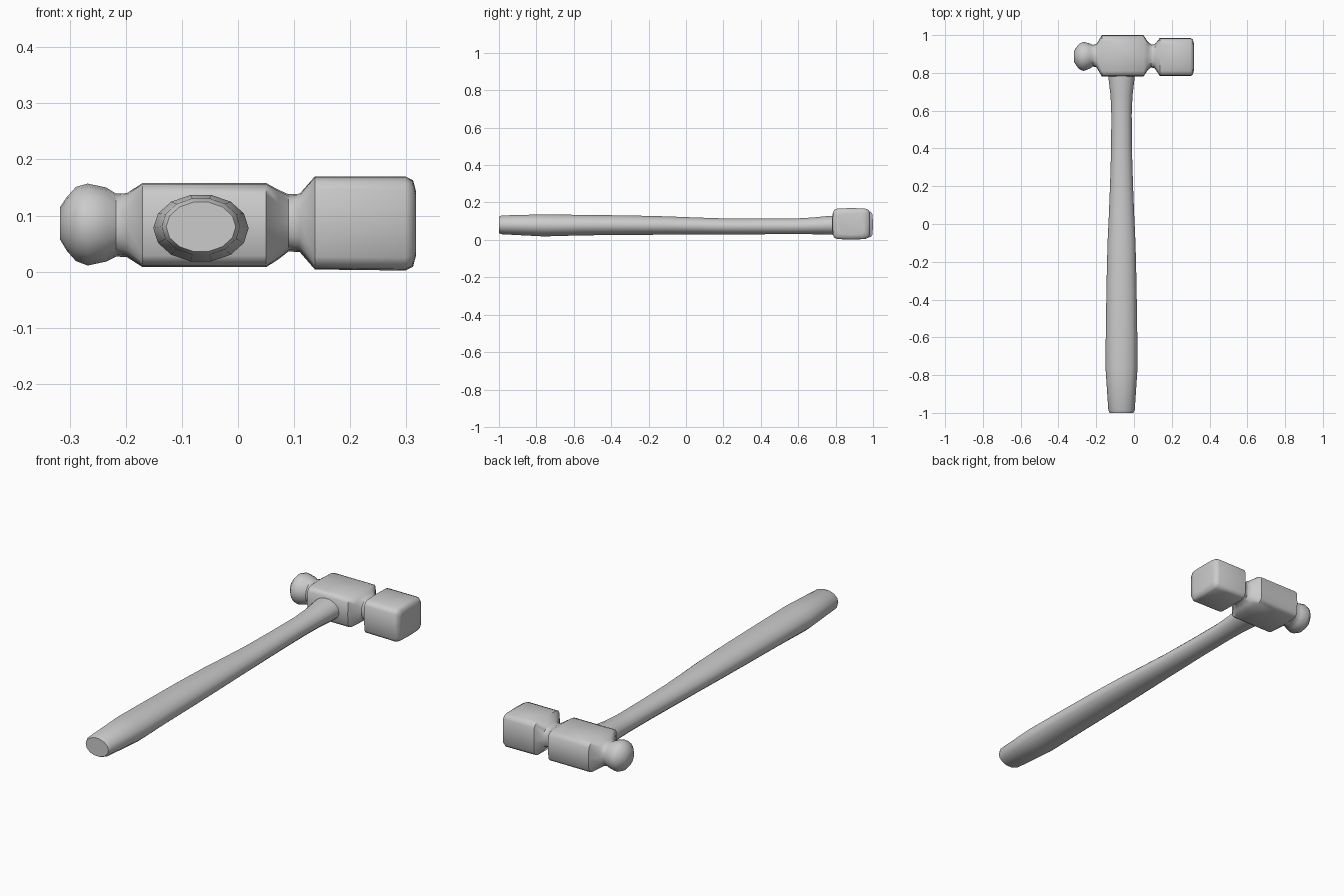
import bpy, bmesh
from math import cos, sin, tau, radians, copysign


def power(v, e):
    return copysign(abs(v) ** e, v) if abs(v) > 1e-9 else 0.0


def loft(name, rings, angle):
    """Skin a list of closed rings and cap both ends."""
    bm = bmesh.new()
    loops = [[bm.verts.new(p) for p in ring] for ring in rings]
    n = len(loops[0])
    for a, b in zip(loops, loops[1:]):
        for i in range(n):
            j = (i + 1) % n
            bm.faces.new((a[i], a[j], b[j], b[i]))
    bm.faces.new(loops[0])
    bm.faces.new(loops[-1])
    bmesh.ops.recalc_face_normals(bm, faces=bm.faces[:])
    mesh = bpy.data.meshes.new(name)
    bm.to_mesh(mesh)
    bm.free()
    obj = bpy.data.objects.new(name, mesh)
    bpy.context.collection.objects.link(obj)
    bpy.ops.object.select_all(action='DESELECT')
    obj.select_set(True)
    bpy.context.view_layer.objects.active = obj
    bpy.ops.object.shade_smooth_by_angle(angle=radians(angle))
    return obj


def head_ring(x, hy, hz, cy, cz, p, n=16):
    return [(x, cy + hy * power(cos(tau * i / n), 2 / p),
             cz + hz * power(sin(tau * i / n), 2 / p)) for i in range(n)]


def handle_ring(y, hx, z0, z1, n=14):
    return [(-0.066 + hx * cos(tau * i / n), y,
             (z0 + z1) / 2 + (z1 - z0) / 2 * sin(tau * i / n)) for i in range(n)]


# Head: x, half depth, half height, centre y, centre z, squareness
head = [
    (-0.317, 0.030, 0.029, 0.887, 0.086, 2),    # ball peen
    (-0.305, 0.049, 0.048, 0.887, 0.085, 2),
    (-0.289, 0.068, 0.066, 0.887, 0.085, 2),
    (-0.268, 0.077, 0.073, 0.887, 0.084, 2),
    (-0.235, 0.067, 0.066, 0.889, 0.084, 2),
    (-0.217, 0.057, 0.056, 0.891, 0.083, 2),    # ball neck
    (-0.198, 0.062, 0.057, 0.891, 0.083, 2.8),
    (-0.170, 0.110, 0.075, 0.890, 0.083, 6),    # eye block
    (0.050, 0.110, 0.075, 0.890, 0.083, 6),
    (0.072, 0.076, 0.062, 0.890, 0.084, 4),
    (0.090, 0.061, 0.051, 0.890, 0.087, 2.5),   # striker neck
    (0.110, 0.064, 0.052, 0.888, 0.087, 2.8),
    (0.137, 0.101, 0.083, 0.884, 0.087, 6),     # striker
    (0.298, 0.101, 0.084, 0.884, 0.086, 6),
    (0.312, 0.093, 0.077, 0.884, 0.086, 6),
    (0.317, 0.070, 0.058, 0.884, 0.086, 5),
]
loft("hammer_head", [head_ring(*s) for s in head], 50)

# Handle: y, half width, bottom z, top z
handle = [
    (-1.000, 0.062, 0.035, 0.125),
    (-0.985, 0.070, 0.029, 0.132),
    (-0.760, 0.085, 0.017, 0.138),
    (-0.550, 0.083, 0.023, 0.135),
    (-0.300, 0.079, 0.025, 0.132),
    (-0.100, 0.074, 0.027, 0.127),
    (0.050, 0.067, 0.028, 0.121),
    (0.200, 0.061, 0.028, 0.116),
    (0.400, 0.055, 0.029, 0.115),
    (0.580, 0.054, 0.030, 0.115),
    (0.680, 0.058, 0.029, 0.121),
    (0.770, 0.069, 0.027, 0.130),
    (0.810, 0.071, 0.027, 0.131),
]
loft("handle", [handle_ring(*s) for s in handle], 40)
